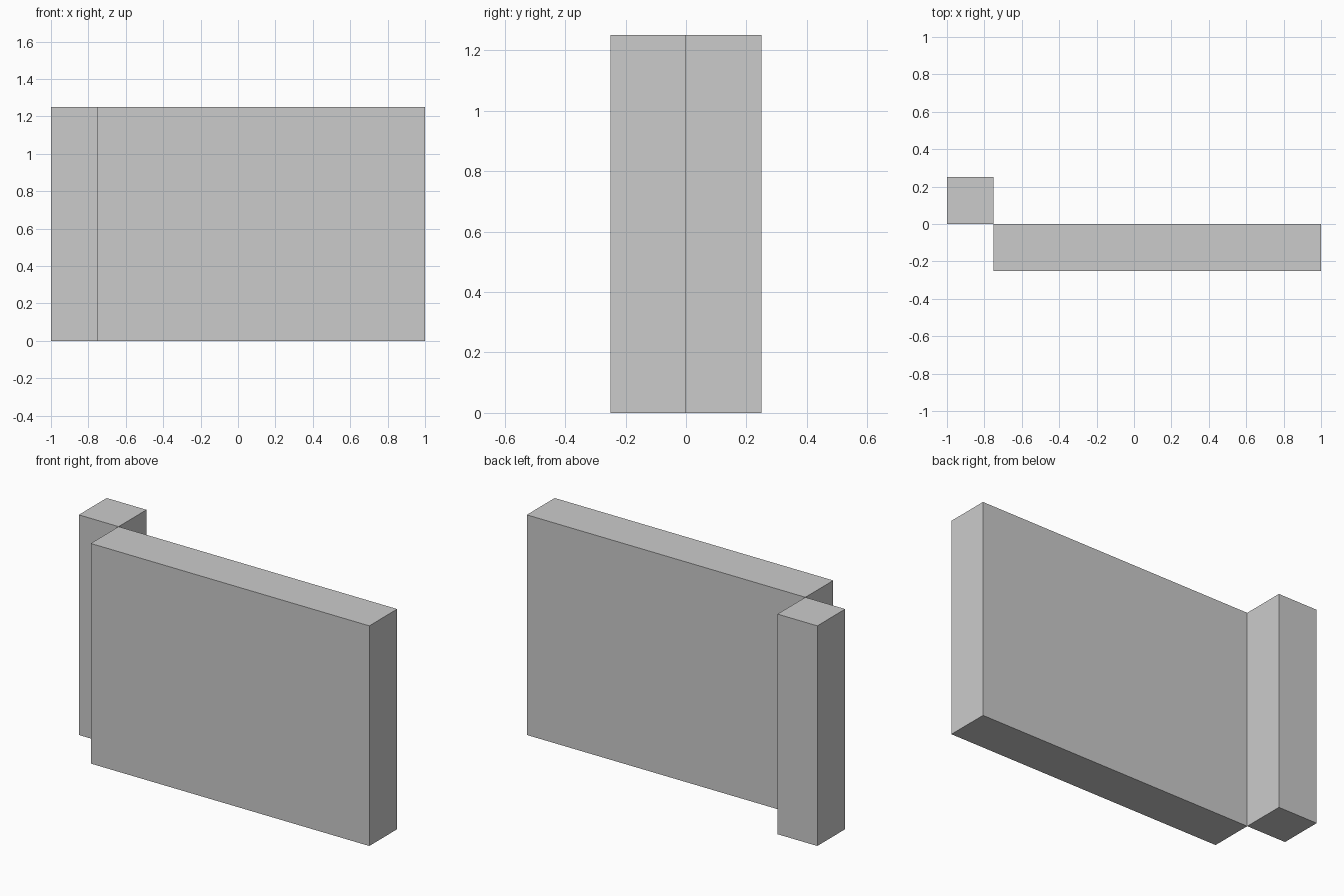
import bpy
import bmesh
from mathutils import Vector

if "Cube" in bpy.data.objects:
    bpy.data.objects.remove(bpy.data.objects["Cube"])

HEIGHT = 1.25


def box(name, x0, x1, y0, y1):
    """Upright flat-faced block standing on z = 0."""
    bm = bmesh.new()
    bmesh.ops.create_cube(bm, size=1)
    bmesh.ops.scale(bm, vec=(x1 - x0, y1 - y0, HEIGHT), verts=bm.verts)
    bmesh.ops.translate(bm, vec=Vector(((x0 + x1) / 2, (y0 + y1) / 2, HEIGHT / 2)), verts=bm.verts)
    mesh = bpy.data.meshes.new(name)
    bm.to_mesh(mesh)
    bm.free()
    obj = bpy.data.objects.new(name, mesh)
    bpy.context.collection.objects.link(obj)
    return obj


# Long wall panel at the front
box("wall_panel", -0.75, 1.0, -0.25, 0.0)

# Square post behind, touching the panel along one vertical edge
box("corner_post", -1.0, -0.75, 0.0, 0.25)
